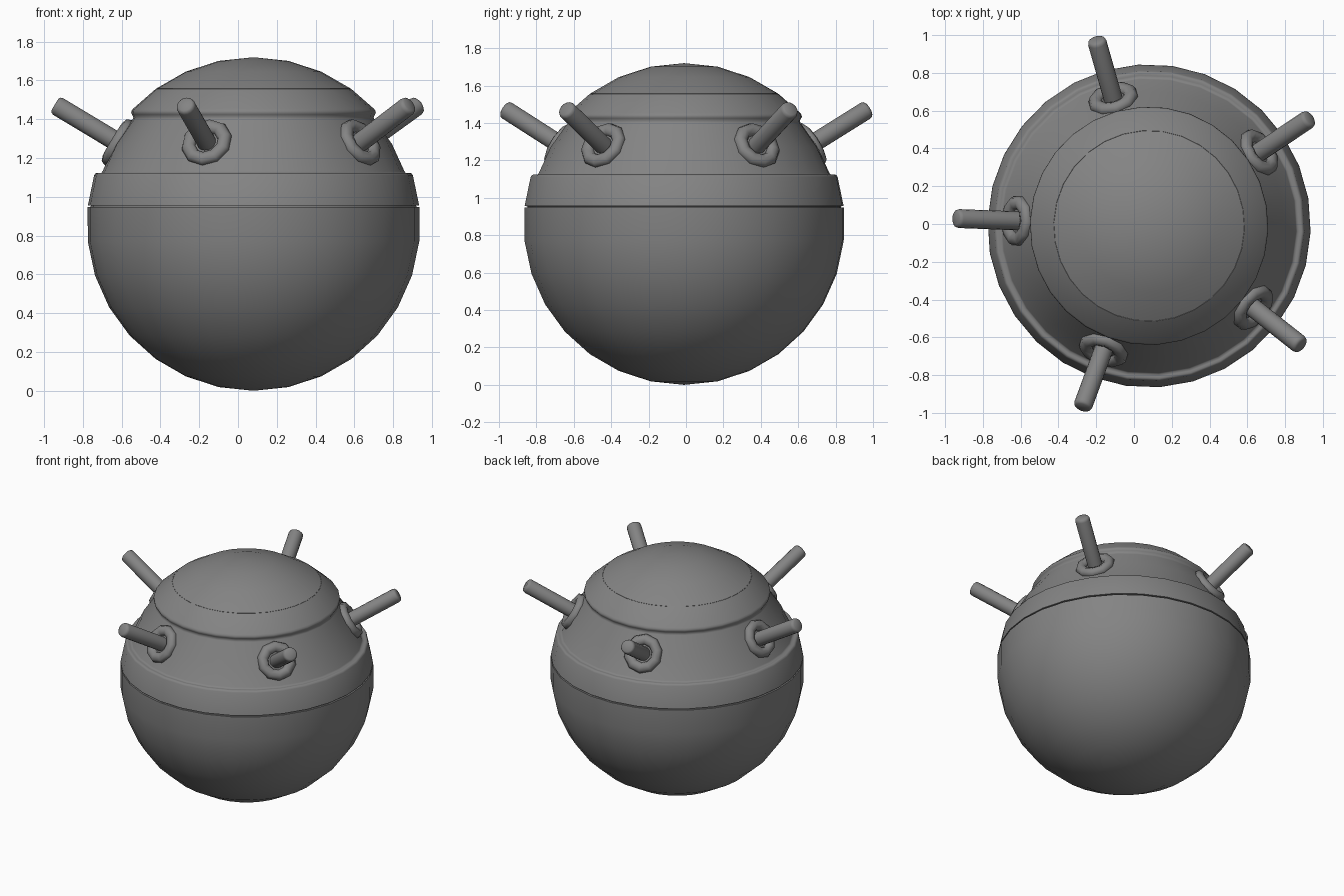
import bpy, bmesh
from math import sin, cos, radians, pi
from mathutils import Vector, Matrix

if "Cube" in bpy.data.objects:
    bpy.data.objects.remove(bpy.data.objects["Cube"])

CENTRE = Vector((0.08, -0.01, 0.86))
R = 0.86          # main sphere radius
INNER = 0.825     # recessed band radius
PHASE = radians(33.8)
TILT = radians(31)

dark = bpy.data.materials.new("dark_metal")
dark.diffuse_color = (0.23, 0.23, 0.23, 1)
dark.use_nodes = True
dark.node_tree.nodes["Principled BSDF"].inputs["Base Color"].default_value = dark.diffuse_color


def finish(name, bm, angle):
    bmesh.ops.remove_doubles(bm, verts=bm.verts, dist=1e-5)
    bmesh.ops.recalc_face_normals(bm, faces=bm.faces)
    me = bpy.data.meshes.new(name)
    bm.to_mesh(me)
    bm.free()
    me.materials.append(dark)
    ob = bpy.data.objects.new(name, me)
    bpy.context.collection.objects.link(ob)
    bpy.ops.object.select_all(action='DESELECT')
    ob.select_set(True)
    bpy.context.view_layer.objects.active = ob
    bpy.ops.object.shade_smooth_by_angle(angle=radians(angle))
    return ob


def lathe(name, profile, steps, matrix, angle, closed=False):
    bm = bmesh.new()
    vs = [bm.verts.new((r, 0, z)) for r, z in profile]
    pairs = list(zip(vs, vs[1:]))
    if closed:
        pairs.append((vs[-1], vs[0]))
    es = [bm.edges.new(p) for p in pairs]
    bmesh.ops.spin(bm, geom=vs + es, cent=(0, 0, 0), axis=(0, 0, 1),
                   angle=2 * pi, steps=steps, use_merge=True)
    bmesh.ops.transform(bm, matrix=matrix, verts=bm.verts)
    return finish(name, bm, angle)


def ring(deg, radius=R):
    return (radius * cos(radians(deg)), radius * sin(radians(deg)))


# Ball body: 12 degree rings, thin seam groove, recessed band and raised cap
profile = [(0, -R)] + [ring(d) for d in range(-78, 0, 12)]
profile += [ring(5.8), ring(5.85, R - 0.015), ring(6.4, R - 0.015), ring(6.45)]
profile += [ring(17), ring(17.7, R - 0.003), ring(18.1, R - 0.010),
            ring(18.2, R - 0.02), ring(18.5, INNER + 0.004), ring(19.2, INNER)]
profile += [ring(30, INNER), ring(40.8, INNER), ring(41.6, INNER + 0.004),
            ring(42, R - 0.017), ring(42.2, R - 0.008), ring(42.8, R - 0.002), ring(43.6)]
profile += [ring(54), ring(54.05, R - 0.0015), ring(54.15, R - 0.0015), ring(54.2)]
profile += [ring(66), ring(78), (0, R)]
lathe("ball_body", profile, 30,
      Matrix.Translation(CENTRE) @ Matrix.Rotation(PHASE, 4, 'Z'), 62)

# Five radial rods, each in a ten-sided collar
rod = [(0, 0.72), (0.05, 0.72), (0.05, 1.175), (0.046, 1.188),
       (0.036, 1.195), (0, 1.195)]
collar = [(0.098 + 0.038 * cos(a * pi / 4), 0.815 + 0.034 * sin(a * pi / 4))
          for a in range(8)]
for i in range(5):
    m = (Matrix.Translation(CENTRE)
         @ Matrix.Rotation(PHASE + i * 2 * pi / 5, 4, 'Z')
         @ Matrix.Rotation(pi / 2 - TILT, 4, 'Y'))
    lathe(f"rod_{i + 1}", rod, 16, m, 50)
    lathe(f"collar_{i + 1}", collar, 10, m, 60, closed=True)
